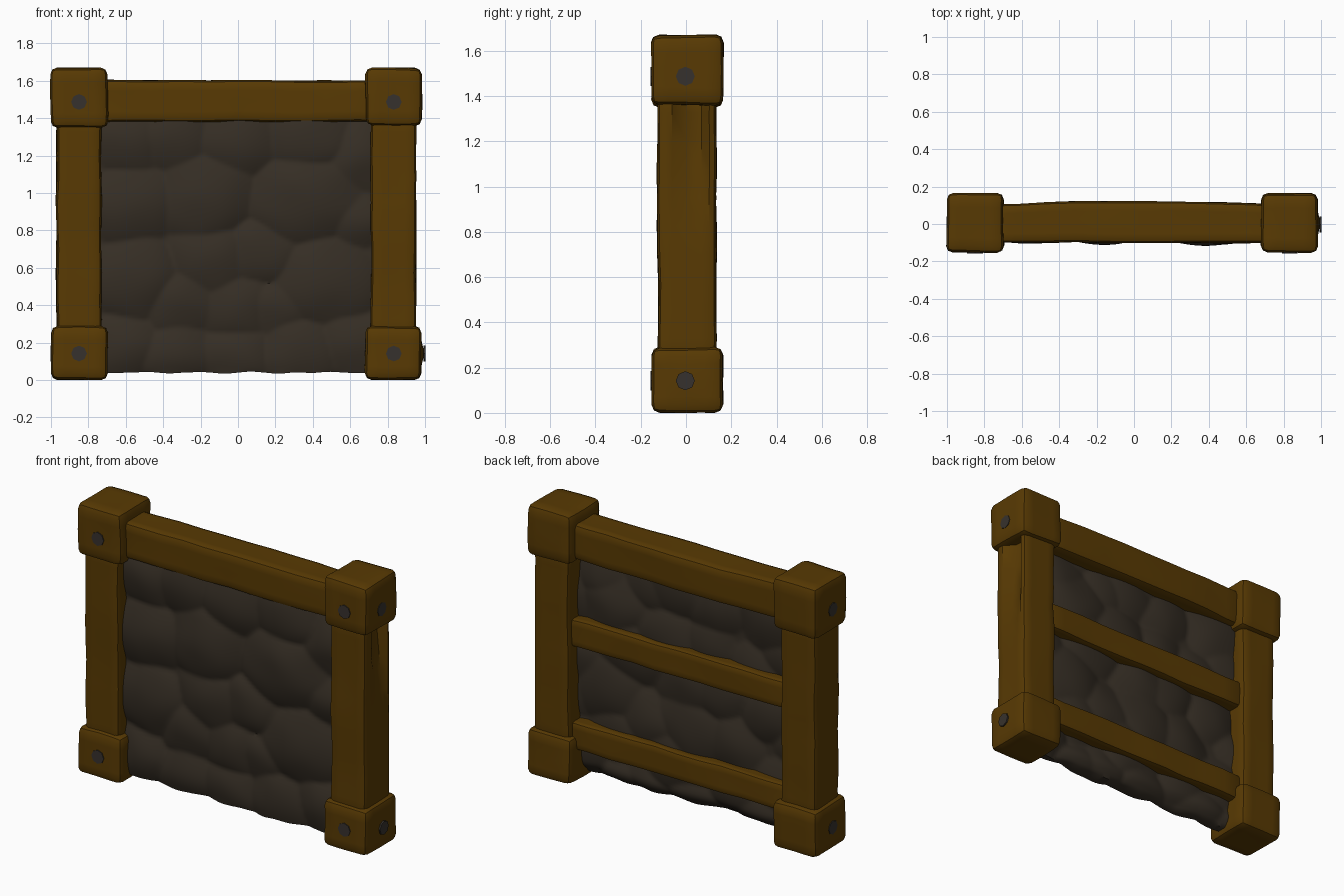
import bpy, bmesh, math, random
from mathutils import Vector, Matrix, noise

if "Cube" in bpy.data.objects:
    bpy.data.objects.remove(bpy.data.objects["Cube"])

random.seed(7)


def material(name, rgb):
    m = bpy.data.materials.new(name)
    m.diffuse_color = (*rgb, 1)
    m.use_nodes = True
    m.node_tree.nodes["Principled BSDF"].inputs["Base Color"].default_value = m.diffuse_color
    return m


WOOD = material("brown wood", (0.098, 0.042, 0.001))
STONE = material("dark stone", (0.036, 0.027, 0.018))
IRON = material("grey iron", (0.037, 0.031, 0.026))


def finish(name, bm, mat, angle=35):
    bmesh.ops.recalc_face_normals(bm, faces=bm.faces)
    me = bpy.data.meshes.new(name)
    bm.to_mesh(me)
    bm.free()
    me.materials.append(mat)
    me.shade_smooth()
    me.set_sharp_from_angle(angle=math.radians(angle))
    ob = bpy.data.objects.new(name, me)
    bpy.context.collection.objects.link(ob)
    return ob


def timber(name, lo, hi, bevel=0.03, wobble=0.008, shape=None):
    """Bevelled, sliced box with slightly uneven hand-cut faces."""
    lo, hi = Vector(lo), Vector(hi)
    size, mid = hi - lo, (lo + hi) / 2
    bm = bmesh.new()
    bmesh.ops.create_cube(bm, size=1, matrix=Matrix.Translation(mid) @ Matrix.Diagonal((*size, 1)))
    bmesh.ops.bevel(bm, geom=bm.edges[:], offset=bevel, segments=2, profile=0.5, affect='EDGES')
    for axis in range(3):
        n = 10 if size[axis] > 0.6 else 4
        for i in range(1, n):
            co, no = mid.copy(), Vector((0, 0, 0))
            co[axis] = lo[axis] + size[axis] * i / n
            no[axis] = 1
            bmesh.ops.bisect_plane(bm, geom=bm.verts[:] + bm.edges[:] + bm.faces[:], plane_co=co, plane_no=no)
    for v in bm.verts:
        v.co += wobble * noise.noise_vector(v.co * 4.5)
        if shape:
            shape(v.co)
    return finish(name, bm, WOOD)


# Corner blocks, the lower right one with a raised splinter on its outer face
def splinter(co):
    if co.x > 0.95 and abs(co.z - 0.145) < 0.02 and -0.03 < co.y < 0.05:
        co.x = 0.997


blocks = {
    "top_left_block": ((-1.0, -0.152, 1.35), (-0.697, 0.163, 1.668)),
    "top_right_block": ((0.683, -0.152, 1.36), (0.982, 0.163, 1.668)),
    "bottom_left_block": ((-1.0, -0.152, 0.003), (-0.697, 0.163, 0.29)),
    "bottom_right_block": ((0.683, -0.152, 0.003), (0.982, 0.163, 0.287)),
}
for name, (lo, hi) in blocks.items():
    timber(name, lo, hi, bevel=0.035, wobble=0.007, shape=splinter if name == "bottom_right_block" else None)


# Posts, the right one with a tapering split on its outer face
def split(co):
    t = (co.z - 0.78) / 0.58
    if t > 0 and co.x > 0.93 and -0.015 < co.y < 0.09:
        co.x -= 0.055 * min(t, 1)


timber("left_post", (-0.97, -0.125, 0.2), (-0.73, 0.13, 1.45))
timber("right_post", (0.71, -0.125, 0.2), (0.953, 0.133, 1.45), shape=split)


# Top beam bows backwards in the middle
def bow(co):
    if co.y > 0:
        co.y += 0.02 * (1 - (co.x / 0.75) ** 2)


timber("top_beam", (-0.78, -0.10, 1.38), (0.78, 0.103, 1.603), shape=bow)

# Rear rails
timber("upper_back_rail", (-0.76, -0.02, 0.835), (0.76, 0.095, 1.005), bevel=0.022, wobble=0.008)
timber("lower_back_rail", (-0.76, -0.02, 0.2), (0.76, 0.095, 0.37), bevel=0.022, wobble=0.008)

# Rubble panel: rounded stones, laid out (x, z, size) on the front and scattered on the back
front_stones = [
    (-0.58, 1.28, 1.0), (-0.33, 1.28, 1.0), (0.0, 1.27, 1.1), (0.38, 1.30, 1.1), (0.64, 1.18, 1.0),
    (-0.17, 0.98, 1.35), (-0.57, 0.93, 1.2), (0.38, 0.97, 1.45), (0.64, 0.85, 0.9),
    (-0.15, 0.65, 1.1), (0.12, 0.68, 0.95), (0.45, 0.52, 1.35), (-0.56, 0.55, 1.2),
    (-0.30, 0.42, 1.0), (0.0, 0.40, 1.0), (0.22, 0.38, 0.9),
    (-0.6, 0.18, 1.0), (-0.32, 0.14, 1.0), (0.0, 0.13, 1.0), (0.32, 0.15, 1.1), (0.62, 0.2, 1.0)]


def scatter():
    return [((i + random.uniform(0.1, 0.9)) * 0.30 - 0.85 + 0.15 * (j % 2),
             (j + random.uniform(0.15, 0.85)) * 0.255 - 0.1, random.uniform(0.85, 1.3))
            for i in range(6) for j in range(7)]


def bump(x, z, sites):
    wx, wz, _ = noise.noise_vector(Vector((x * 4, 3, z * 4))) * 0.04
    x, z = x + wx, z + wz
    best = 0
    for sx, sz, r in sites:
        dx, dz = x - sx, z - sz
        best = max(best, 0.055 * r - 1.5 * (dx * dx * 0.75 + dz * dz) / r)
    return best


bm = bmesh.new()
NX, NZ = 90, 84
sheets = []
for sign, base, gain in ((-1, 0.045, 0.9), (1, 0.005, 0.8)):
    sites = front_stones if sign < 0 else scatter()
    grid = []
    for j in range(NZ + 1):
        row = []
        for i in range(NX + 1):
            x, z = -0.74 + 1.48 * i / NX, 0.04 + 1.38 * j / NZ
            y = sign * (base + gain * bump(x, z, sites))
            # Back face curves forward at the lower edge
            if sign > 0:
                y -= 0.05 * max(0, 1 - j / 5) ** 2
            if j == 0:
                z += 0.010 * noise.noise(Vector((x * 7, 0, 0)))
            row.append(bm.verts.new((x, y, z)))
        grid.append(row)
    for j in range(NZ):
        for i in range(NX):
            bm.faces.new((grid[j][i], grid[j][i + 1], grid[j + 1][i + 1], grid[j + 1][i]))
    sheets.append(grid)
f, b = sheets
for j in (0, NZ):
    for i in range(NX):
        bm.faces.new((f[j][i], f[j][i + 1], b[j][i + 1], b[j][i]))
for i in (0, NX):
    for j in range(NZ):
        bm.faces.new((f[j][i], f[j + 1][i], b[j + 1][i], b[j][i]))
finish("stone_panel", bm, STONE, 50)


# Iron nail heads on the front and outer faces of each block
def nail(name, pos, axis):
    bm = bmesh.new()
    rot = Vector(axis).to_track_quat('Z', 'Y').to_matrix().to_4x4()
    bmesh.ops.create_cone(bm, cap_ends=True, segments=8, radius1=0.042, radius2=0.042,
                          depth=0.009, matrix=Matrix.Translation(pos) @ rot)
    finish(name, bm, IRON)


for level, z in (("top", 1.487), ("bottom", 0.142)):
    for side, s, x, edge in (("left", -1, -0.85, -0.999), ("right", 1, 0.833, 0.982)):
        nail(f"{level}_{side}_front_nail", (x, -0.152, z), (0, -1, 0))
        if (level, side) == ("bottom", "right"):
            edge = 0.997
        nail(f"{level}_{side}_side_nail", (edge, -0.003, z), (s, 0, 0))
